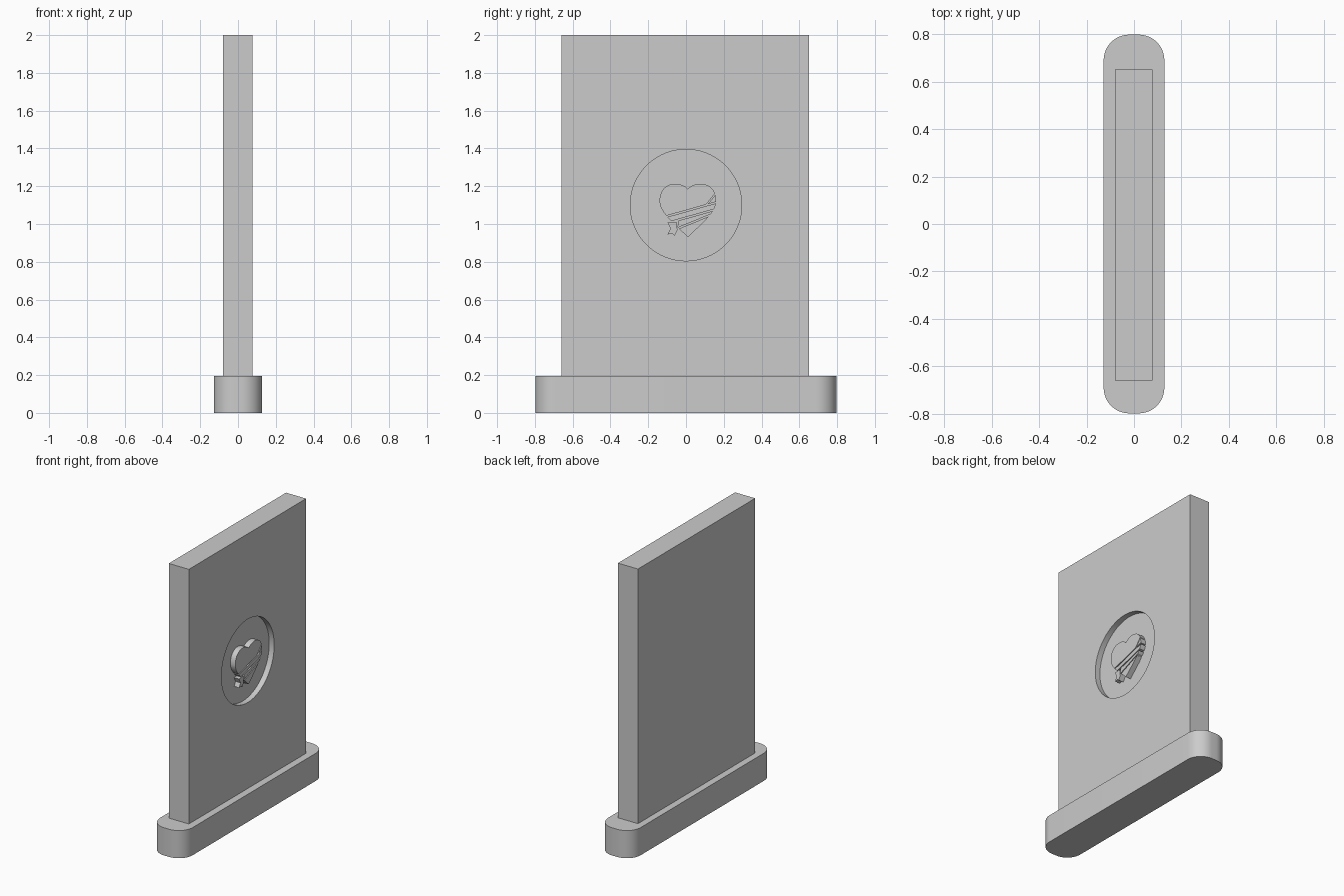
import bpy
import bmesh
from math import pi, radians
from mathutils import Vector, Matrix
from mathutils.geometry import interpolate_bezier

if "Cube" in bpy.data.objects:
    bpy.data.objects.remove(bpy.data.objects["Cube"], do_unlink=True)

grey = bpy.data.materials.new("plain_grey")
grey.use_nodes = True
GREY = (0.6, 0.6, 0.6, 1)
grey.diffuse_color = GREY
grey.node_tree.nodes["Principled BSDF"].inputs["Base Color"].default_value = GREY

FACE_X = 0.077      # outer face of the panel
FLOOR_X = 0.038     # floor of the round recess
EMBLEM_Y = 0.01     # centre line of the heart


def finish(name, bm):
    bmesh.ops.recalc_face_normals(bm, faces=bm.faces[:])
    mesh = bpy.data.meshes.new(name)
    bm.to_mesh(mesh)
    bm.free()
    mesh.materials.append(grey)
    obj = bpy.data.objects.new(name, mesh)
    bpy.context.collection.objects.link(obj)
    return obj


def activate(obj):
    bpy.ops.object.select_all(action='DESELECT')
    obj.select_set(True)
    bpy.context.view_layer.objects.active = obj


def smooth(obj):
    activate(obj)
    bpy.ops.object.shade_smooth_by_angle(angle=radians(30))


def box(low, high):
    bm = bmesh.new()
    bmesh.ops.create_cube(bm, size=1)
    low, high = Vector(low), Vector(high)
    for v in bm.verts:
        v.co = (low + high) / 2 + v.co * (high - low)
    return bm


# Base with rounded upright corners
bm = box((-0.128, -0.798, 0), (0.128, 0.798, 0.196))
upright = [e for e in bm.edges if abs(e.verts[0].co.z - e.verts[1].co.z) > 0.1]
bmesh.ops.bevel(bm, geom=upright, offset=0.108, segments=12, profile=0.5, affect='EDGES')
smooth(finish("base", bm))

# Upright panel with a round recess in one broad face
panel = finish("panel", box((-0.08, -0.66, 0.196), (FACE_X, 0.652, 2)))
bm = bmesh.new()
place = Matrix.Translation((FLOOR_X + 0.1, 0, 1.1)) @ Matrix.Rotation(pi / 2, 4, 'Y')
bmesh.ops.create_cone(bm, cap_ends=True, segments=96, radius1=0.295, radius2=0.295,
                      depth=0.2, matrix=place)
cutter = finish("recess_cutter", bm)
cutter.hide_render = True
activate(panel)
cut = panel.modifiers.new("recess", 'BOOLEAN')
cut.operation = 'DIFFERENCE'
cut.solver = 'EXACT'
cut.object = cutter
bpy.ops.object.modifier_apply(modifier=cut.name)
bpy.data.objects.remove(cutter, do_unlink=True)
smooth(panel)


# Raised heart: one half outline, mirrored about its centre line
def P(y, z):
    return Vector((0, y, z))


half = interpolate_bezier(P(0, 1.185), P(0.03, 1.225), P(0.15, 1.235), P(0.15, 1.12), 20)
half += interpolate_bezier(P(0.15, 1.12), P(0.15, 1.06), P(0.06, 0.99), P(0, 0.93), 14)[1:]
heart = half + [P(-p.y, p.z) for p in half[-2:0:-1]]
heart = [p + P(EMBLEM_Y, 0) for p in heart]


def raised(name, outline, cuts=()):
    """Raise an outline from the recess floor, keeping the left of each cut line."""
    bm = bmesh.new()
    bm.faces.new([bm.verts.new((FLOOR_X - 0.002, p.y, p.z)) for p in outline])
    for start, end in cuts:
        along = end - start
        bmesh.ops.bisect_plane(bm, geom=bm.verts[:] + bm.edges[:] + bm.faces[:],
                               plane_co=start, plane_no=(0, along.z, -along.y),
                               clear_outer=True)
    grown = bmesh.ops.extrude_face_region(bm, geom=bm.faces[:])["geom"]
    bmesh.ops.translate(bm, vec=(FACE_X - FLOOR_X + 0.002, 0, 0),
                        verts=[g for g in grown if isinstance(g, bmesh.types.BMVert)])
    smooth(finish(name, bm))


def lower(line, drop):
    return tuple(p - P(0, drop) for p in line)


def below(line):
    return line[::-1]


# Sash lines across the heart, separated by narrow grooves
GAP = 0.008
sash = (P(-0.11, 1.042), P(0.16, 1.118))
sash_end = lower(sash, 0.036)
fold = (P(-0.04, 0.982), P(0.14, 1.056))
side = (P(0.095, 1.09), P(0.165, 1.175))
side_right = (side[0] + P(GAP, 0), side[1] + P(GAP, 0))

raised("heart_top", heart, [sash, side])
raised("heart_side", heart, [sash, below(side_right)])
raised("sash_band", heart, [below(lower(sash, GAP)), sash_end])
raised("sash_fold", heart, [below(lower(sash_end, GAP)), fold,
                            (P(-0.05, 0.95), P(-0.035, 1.05))[::-1]])
raised("heart_tip", heart, [below(lower(fold, GAP))])

# Hanging sash tail with a notched end
raised("sash_tail", [P(-0.098, 1.008), P(-0.082, 0.975), P(-0.097, 0.945), P(-0.075, 0.95),
                     P(-0.06, 0.937), P(-0.045, 0.968), P(-0.052, 1.012)])
